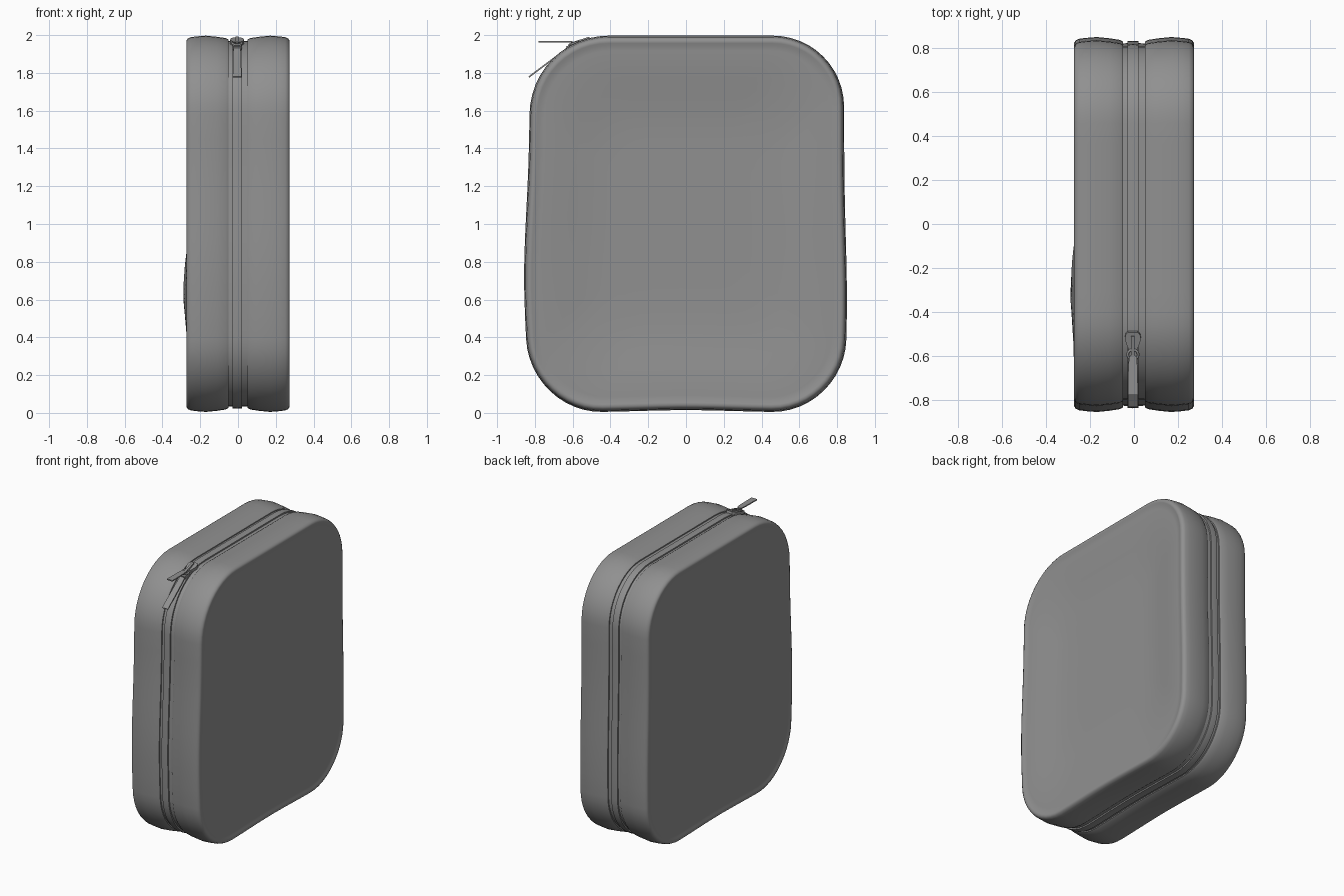
import bpy, bmesh, math
from mathutils import Vector

if "Cube" in bpy.data.objects:
    bpy.data.objects.remove(bpy.data.objects["Cube"])

# Mid grey fabric for every part
GREY = bpy.data.materials.new("grey_fabric")
GREY.diffuse_color = (0.28, 0.28, 0.28, 1)
GREY.use_nodes = True
GREY.node_tree.nodes["Principled BSDF"].inputs["Base Color"].default_value = GREY.diffuse_color


def gauss(v, c, w):
    return math.exp(-((v - c) / w) ** 2)


def smooth(t):
    t = max(0.0, min(1.0, t))
    return t * t * (3 - 2 * t)


# Rounded, slightly sagging outline in the YZ plane, with outward normals
def make_outline():
    y0, y1, z0, z1 = -0.82, 0.83, 0.01, 1.99
    corners = [(y1, z0, 0.38, -90), (y1, z1, 0.37, 0), (y0, z1, 0.41, 90), (y0, z0, 0.38, 180)]
    arcs = []
    for y, z, r, a0 in corners:
        cy, cz = y - math.copysign(r, y), z + (r if z < 1 else -r)
        arcs.append([Vector((cy + r * math.cos(math.radians(a0 + 7.5 * i)),
                             cz + r * math.sin(math.radians(a0 + 7.5 * i)))) for i in range(13)])
    pts = []
    for i, arc in enumerate(arcs):
        nxt = arcs[(i + 1) % 4][0]
        pts += arc + [arc[-1].lerp(nxt, k / 9) for k in range(1, 9)]
    for p in pts:
        if p.x > 0:
            p.x += 0.015 * gauss(p.y, 0.6, 0.45) * smooth(p.x / 0.8)
        else:
            p.x -= 0.03 * gauss(p.y, 0.72, 0.5) * smooth(-p.x / 0.8)
        p.y += 0.012 * gauss(p.x, 0, 0.35) * (1 - p.y / 2) ** 4
    n = len(pts)
    normals = []
    for i in range(n):
        t = (pts[(i + 1) % n] - pts[i - 1]).normalized()
        normals.append(Vector((t.y, -t.x)))
    return pts, normals


OUT, NRM = make_outline()


def inset_loop(d):
    return [p - m * d for p, m in zip(OUT, NRM)]


def finish(bm, name, angle=40):
    bmesh.ops.recalc_face_normals(bm, faces=bm.faces)
    me = bpy.data.meshes.new(name)
    bm.to_mesh(me)
    bm.free()
    me.materials.append(GREY)
    ob = bpy.data.objects.new(name, me)
    bpy.context.collection.objects.link(ob)
    bpy.ops.object.select_all(action='DESELECT')
    ob.select_set(True)
    bpy.context.view_layer.objects.active = ob
    bpy.ops.object.shade_smooth_by_angle(angle=math.radians(angle))
    return ob


def bridge(bm, a, b):
    n = len(a)
    for i in range(n):
        bm.faces.new((a[i], a[(i + 1) % n], b[(i + 1) % n], b[i]))


# Sweep a (x, inset) profile around the outline
def sweep(bm, profile):
    rings = [[bm.verts.new((x, p.x, p.y)) for p in inset_loop(d)] for x, d in profile]
    for a, b in zip(rings, rings[1:]):
        bridge(bm, a, b)
    return rings


# Case half: side wall, rolled rim and gently dished panel
def case_half(side, name):
    bm = bmesh.new()
    wall = [(0.048, 0.04), (0.05, 0.014), (0.065, 0.006), (0.11, -0.001), (0.17, -0.007),
            (0.22, -0.003), (0.25, 0.001), (0.266, 0.008), (0.273, 0.02), (0.272, 0.033), (0.267, 0.045)]
    ring = sweep(bm, [(side * x, d) for x, d in wall])[-1]
    base = inset_loop(0.045)
    mid = Vector((0, 1))

    def panel_x(p, t):
        depth = 0.034 if side > 0 else 0.023
        x = 0.267 - depth * smooth((1 - t) / 0.5)
        if side < 0:
            x += 0.046 * gauss(p.x, -0.3, 0.32) * gauss(p.y, 0.65, 0.3) * smooth((1 - t) / 0.2)
        return side * x

    for t in (0.97, 0.93, 0.88, 0.82, 0.75, 0.67, 0.58, 0.46, 0.32, 0.16):
        new = []
        for b in base:
            p = mid.lerp(b, t)
            new.append(bm.verts.new((panel_x(p, t), p.x, p.y)))
        bridge(bm, ring, new)
        ring = new
    c = bm.verts.new((panel_x(mid, 0), mid.x, mid.y))
    for i in range(len(ring)):
        bm.faces.new((ring[i], ring[(i + 1) % len(ring)], c))
    finish(bm, name, 55)


case_half(1, "right_case_half")
case_half(-1, "left_case_half")

# Zip tape with a raised row of closed teeth
bm = bmesh.new()
sweep(bm, [(-0.06, 0.022), (-0.03, 0.021), (-0.029, 0.012), (-0.005, 0.010),
           (0.02, 0.012), (0.021, 0.021), (0.06, 0.022)])
finish(bm, "zip_tape", 30)


# Flat plate from (distance, half width) pairs, pointing to -y and tilted down
def plate(name, start, tilt, shape, thick):
    a = math.radians(tilt)
    d = Vector((0, -math.cos(a), -math.sin(a)))
    up = Vector((0, -math.sin(a), math.cos(a)))
    rim = [(s, w) for s, w in shape] + [(s, -w) for s, w in reversed(shape)]
    bm = bmesh.new()
    lo, hi = [[bm.verts.new(Vector(start) + d * s + up * h + Vector((w, 0, 0))) for s, w in rim]
              for h in (-thick / 2, thick / 2)]
    bridge(bm, lo, hi)
    bm.faces.new(lo)
    bm.faces.new(hi)
    ob = finish(bm, name)
    ob.location.x = -0.005
    return ob


# Slider body, bridge, ring and the two pull tabs
slider = [(0, 0.022), (0.012, 0.033), (0.035, 0.037), (0.06, 0.028), (0.085, 0.019),
          (0.115, 0.025), (0.15, 0.022)]
plate("zip_slider", (0, -0.49, 1.976), 18, slider, 0.022)
plate("slider_bridge", (0, -0.51, 1.982), 18, [(0, 0.008), (0.1, 0.008)], 0.02)
tab = [(0, 0.012), (0.01, 0.018), (0.06, 0.021), (0.18, 0.023)]
plate("upper_pull_tab", (0, -0.60, 1.965), 0, tab, 0.008)
plate("lower_pull_tab", (0, -0.61, 1.945), 37, [(s * 1.54, w) for s, w in tab], 0.008)
bpy.ops.mesh.primitive_torus_add(major_radius=0.024, minor_radius=0.006, major_segments=24,
                                 minor_segments=8, location=(-0.005, -0.595, 1.957),
                                 rotation=(math.radians(20), 0, 0))
bpy.context.object.name = "pull_ring"
bpy.context.object.data.materials.append(GREY)
bpy.ops.object.shade_smooth()
